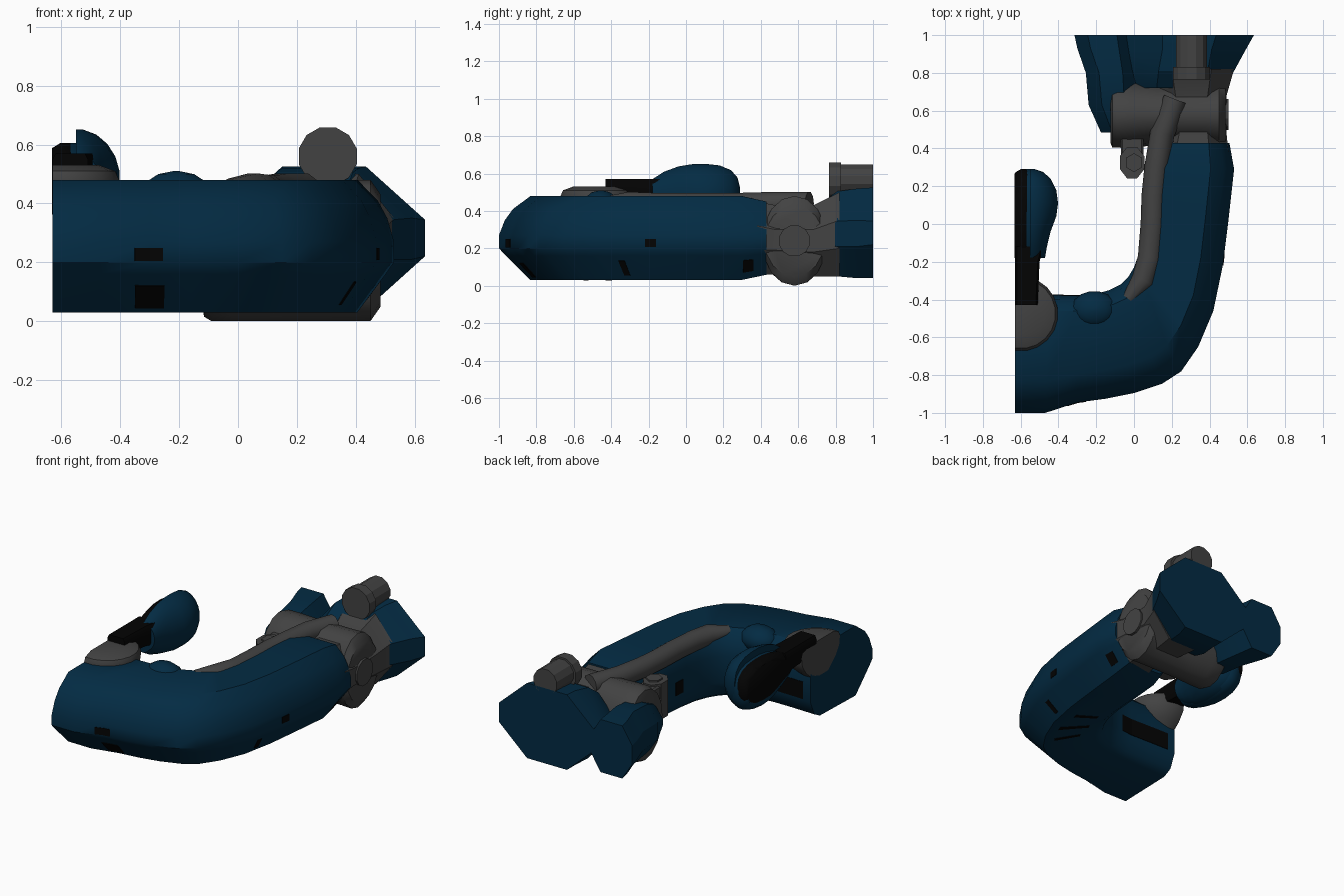
import bpy, bmesh, math
from mathutils import Vector

if "Cube" in bpy.data.objects:
    bpy.data.objects.remove(bpy.data.objects["Cube"])


def material(name, rgb):
    m = bpy.data.materials.new(name)
    m.diffuse_color = (*rgb, 1)
    m.use_nodes = True
    m.node_tree.nodes["Principled BSDF"].inputs["Base Color"].default_value = m.diffuse_color
    return m


BLUE = material("deep blue", (0.001, 0.024, 0.056))
GREY = material("dark grey", (0.055, 0.055, 0.055))
BLACK = material("black", (0.001, 0.001, 0.001))


def finish(name, bm, mat, angle=28):
    bmesh.ops.recalc_face_normals(bm, faces=bm.faces)
    me = bpy.data.meshes.new(name)
    bm.to_mesh(me)
    bm.free()
    me.materials.append(mat)
    me.shade_smooth()
    me.set_sharp_from_angle(angle=math.radians(angle))
    ob = bpy.data.objects.new(name, me)
    bpy.context.collection.objects.link(ob)
    return ob


def loft(name, rings, mat, cut_x=None, angle=28):
    """Skin a list of equal-length rings and cap both ends."""
    bm = bmesh.new()
    vs = [[bm.verts.new(p) for p in r] for r in rings]
    n = len(vs[0])
    for a, b in zip(vs, vs[1:]):
        for i in range(n):
            j = (i + 1) % n
            bm.faces.new((a[i], a[j], b[j], b[i]))
    bm.faces.new(vs[0])
    bm.faces.new(vs[-1])
    if cut_x is not None:
        g = bm.verts[:] + bm.edges[:] + bm.faces[:]
        r = bmesh.ops.bisect_plane(bm, geom=g, plane_co=(cut_x, 0, 0),
                                   plane_no=(-1, 0, 0), clear_outer=True)
        edges = [e for e in r["geom_cut"] if isinstance(e, bmesh.types.BMEdge)]
        bmesh.ops.holes_fill(bm, edges=edges)
    return finish(name, bm, mat, angle)


def oval(axis, at, c, r, n=12, turn=0.5):
    """Ring across an axis; c and r are the two remaining coordinates in order."""
    out = []
    for i in range(n):
        a = 2 * math.pi * (i + turn) / n
        p = [c[0] + r[0] * math.cos(a), c[1] + r[1] * math.sin(a)]
        p.insert("xyz".index(axis), at)
        out.append(p)
    return out


def chamfered(y, x0, x1, z0, z1, cx, cz):
    """Octagonal ring across y, with corners cut by cx, cz."""
    return [(x0 + cx, y, z0), (x1 - cx, y, z0), (x1, y, z0 + cz), (x1, y, z1 - cz),
            (x1 - cx, y, z1), (x0 + cx, y, z1), (x0, y, z1 - cz), (x0, y, z0 + cz)]


# Curved main limb: outer and inner outline pairs share one cross-section
outline = [((-.63, -1), (-.63, -.37)), ((-.47, -1), (-.45, -.375)),
           ((-.3, -.945), (-.3, -.38)), ((-.15, -.925), (-.2, -.37)),
           ((0, -.895), (-.13, -.35)), ((.15, -.845), (-.07, -.32)),
           ((.25, -.78), (-.03, -.28)), ((.34, -.65), (0, -.23)),
           ((.42, -.46), (.025, -.16)), ((.47, -.22), (.04, -.06)),
           ((.5, .02), (.05, .08)), ((.53, .29), (.07, .3)), ((.505, .43), (.1, .43))]
section = [(0, .27), (.05, .35), (.12, .41), (.27, .48), (.86, .48), (.96, .43), (1, .33),
           (1, .16), (.94, .07), (.85, .04), (.27, .03), (.06, .16), (0, .2)]
limb = []
for i, (o, n) in enumerate(outline):
    o, n = Vector(o), Vector(n)
    k = 0.87 if i == len(outline) - 1 else 1
    limb.append([Vector((*o.lerp(n, t), .25 + (z - .25) * k)) for t, z in section])
loft("curved_limb", limb, BLUE, angle=40)


# Thin black wear plates: station range and section range on the limb skin
def limb_patch(name, s0, s1, side, v0, v1):
    s, m = int(s0), len(section)
    def at(a, v):
        lo, hi = (limb[s][j % m].lerp(limb[s + 1][j % m], a) for j in (side, side + 1))
        return lo.lerp(hi, v)
    q = [at(s0 - s, v0), at(s1 - s, v0), at(s1 - s, v1), at(s0 - s, v1)]
    nrm = (q[1] - q[0]).cross(q[3] - q[0]).normalized() * .003
    loft(name, [[p + nrm for p in q], [p - nrm for p in q]], BLACK)


for i, p in enumerate([(1.7, 2, 10, .12, .7), (2, 2.35, 10, .12, .7), (1.7, 2, 12, .05, .7),
                       (2, 2.3, 12, .05, .7), (9, 9.25, 12, .1, .7), (11.1, 11.5, 10, .3, .8),
                       (8.3, 8.45, 10, .2, .8), (.3, 1, 6, .3, .95), (1, 2, 6, .3, .95),
                       (2, 2.8, 6, .3, .95), (9.2, 9.7, 6, .4, .9), (10.3, 10.6, 6, .4, .9),
                       (6.4, 6.6, 9, .3, .8), (7.4, 7.6, 9, .2, .8), (8.4, 8.55, 9, .2, .7)]):
    limb_patch(f"wear_plate_{i + 1}", *p)

# Rounded stud on the inner bend
stud = [oval("z", .43 + .08 * math.sin(a), (-.21, -.455),
             (.125 * math.cos(a), .1 * math.cos(a)), 16)
        for a in [math.radians(d) for d in (-85, -60, -30, 0, 30, 60, 85)]]
loft("bend_stud", stud, BLUE, angle=50)

# Slim pipe lying along the inside of the limb
path = [Vector(p) for p in [(-.03, -.4, .45), (.05, -.3, .44), (.085, -.18, .435),
                            (.1, 0, .435), (.105, .15, .435), (.12, .3, .435),
                            (.15, .48, .44), (.22, .66, .44)]]
rings = []
for i, p in enumerate(path):
    d = (path[min(i + 1, len(path) - 1)] - path[max(i - 1, 0)]).normalized()
    side = d.cross(Vector((0, 0, 1))).normalized()
    up = side.cross(d)
    r = .035 if i == 0 else .065
    rings.append([p + side * r * math.cos(a) + up * r * math.sin(a)
                  for a in [2 * math.pi * k / 10 for k in range(10)]])
loft("inner_pipe", rings, GREY, angle=40)

# Cross joint barrel with flared ends and a hub
barrel = [(-.125, .15, .18), (-.115, .175, .225), (-.09, .175, .24), (-.02, .18, .24),
          (.12, .16, .24), (.38, .16, .24), (.45, .175, .24), (.485, .16, .19)]
loft("joint_barrel", [oval("x", x, (.58, .24), (ry, rz), 16, 0) for x, ry, rz in barrel],
     GREY, angle=40)
loft("joint_hub", [oval("x", x, (.58, .24), (.085, .085), 12) for x in (.4, .5)], GREY)

# Sleeve that joins the limb to the rear blocks
loft("joint_sleeve", [chamfered(.38, .12, .5, .06, .45, .1, .13),
                      chamfered(.48, .14, .49, .06, .43, .1, .13),
                      chamfered(.68, .12, .49, .05, .43, .1, .13),
                      chamfered(.82, .08, .53, .05, .5, .12, .15)], GREY)

# Bolt block in front of the barrel
loft("bolt_block", [oval("z", z, (-.01, .325), (.07, .09), 8) for z in (.18, .41)], GREY)
loft("bolt_block_arm", [chamfered(y, -.07, .05, .18, .4, .01, .01) for y in (.3, .45)], GREY)
loft("bolt_head", [oval("z", z, (0, .325), (.05, .05), 6) for z in (.4, .42)], GREY)

# Rear blocks, cut flat at the back
loft("large_rear_block", [chamfered(.72, .0, .485, .08, .44, .12, .14),
                          chamfered(.81, -.01, .53, .05, .505, .14, .16),
                          chamfered(.92, -.03, .59, .04, .52, .18, .17),
                          chamfered(1, -.05, .635, .04, .525, .2, .18)], BLUE)
loft("small_rear_block", [chamfered(.485, -.175, .02, .14, .34, .06, .08),
                          chamfered(.63, -.24, .02, .1, .41, .07, .1),
                          chamfered(.8, -.255, .01, .09, .43, .07, .11),
                          chamfered(.93, -.3, -.01, .09, .43, .07, .11),
                          chamfered(1, -.315, -.02, .09, .43, .07, .11)], BLUE)

# Flanged cylinder on top of the large block
top = [(.765, .102), (.83, .102), (.83, .085), (1, .085)]
loft("top_cylinder", [oval("y", y, (.305, .56 if r > .1 else .565), (r, r), 12)
                      for y, r in top], GREY)

# Lever: grey base, black neck, rounded blue grip with a black core
base = [(.3, .08), (.36, .15), (.42, .19), (.48, .198), (.51, .185), (.53, .13)]
loft("lever_base", [oval("z", z, (-.6, -.475), (r, r), 20) for z, r in base],
     GREY, -.63, 35)
loft("lever_neck", [chamfered(y, -.63, x, z, .57, .01, .02)
                    for y, x, z in ((-.43, -.51, .46), (-.2, -.5, .44), (-.12, -.48, .42))], BLACK)
grip = [(-.18, .08, .09), (-.12, .09, .13), (-.04, .11, .16), (.04, .14, .173),
        (.11, .15, .173), (.18, .14, .165), (.24, .11, .14), (.275, .07, .1), (.29, .025, .04)]
loft("lever_grip", [oval("y", y, (-.55, .48), (rx, rz), 20) for y, rx, rz in grip],
     BLUE, -.55, 40)
loft("grip_rim", [oval("y", y, (-.56, .455), (rx * .8, rz * .88), 20) for y, rx, rz in grip],
     BLUE, -.628, 40)
loft("grip_core", [oval("y", y, (-.585, .475), (rx * .6, rz * .77), 16) for y, rx, rz in grip],
     BLACK, -.632, 40)
